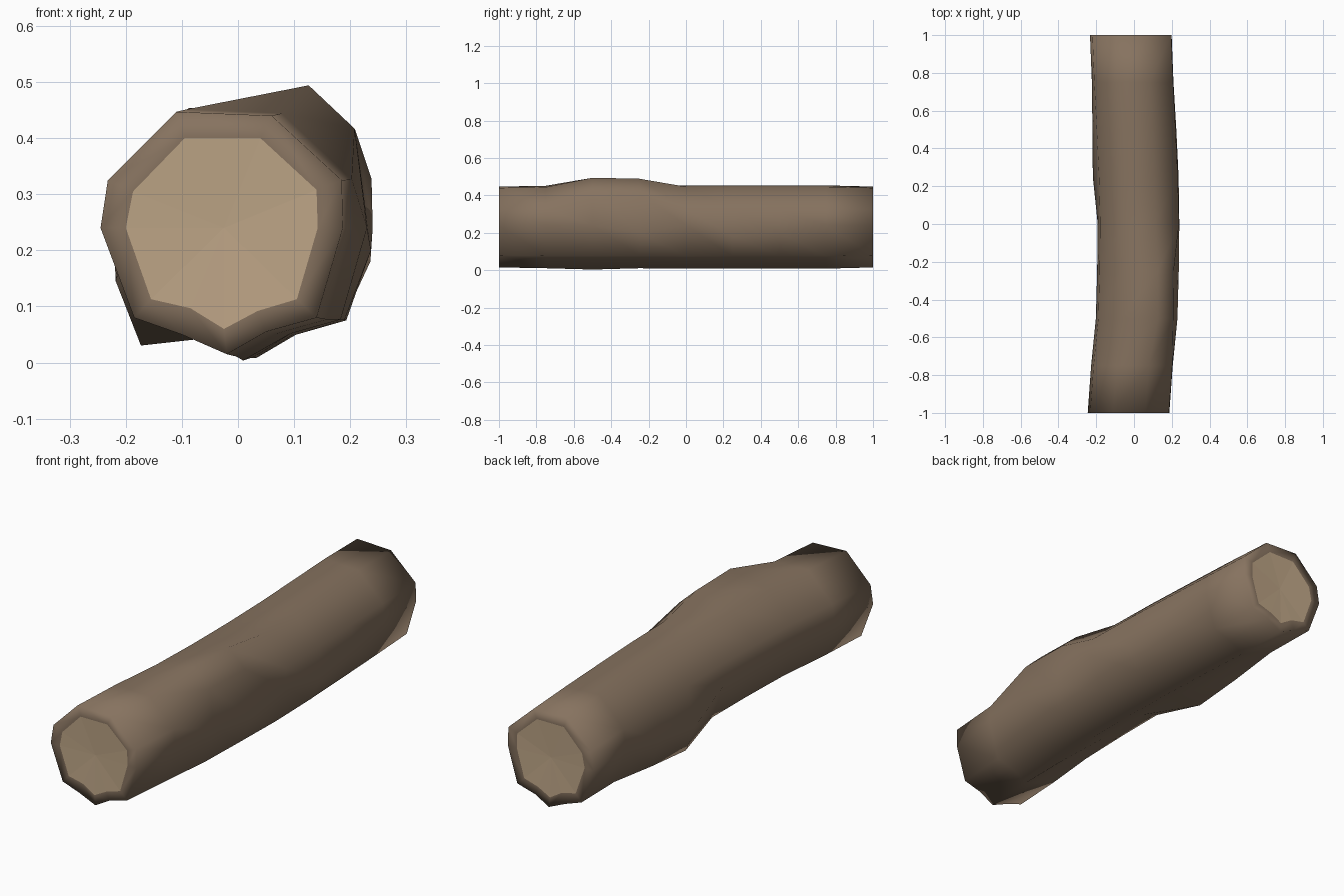
import bpy, bmesh
from mathutils import Vector

cube = bpy.data.objects.get("Cube")
if cube:
    bpy.data.objects.remove(cube, do_unlink=True)


def flat_colour(name, rgb):
    mat = bpy.data.materials.new(name)
    mat.use_nodes = True
    mat.diffuse_color = (*rgb, 1)
    bsdf = mat.node_tree.nodes["Principled BSDF"]
    bsdf.inputs["Base Color"].default_value = (*rgb, 1)
    bsdf.inputs["Roughness"].default_value = 0.9
    return mat


bark = flat_colour("bark brown", (0.24, 0.17, 0.115))
wood = flat_colour("cut wood tan", (0.51, 0.375, 0.24))

# Uneven bark outline (x, z) and the cut wood outline inside it
OUTER = [(-.11, .447), (.06, .44), (.185, .325), (.187, .24), (.14, .08), (.05, .055),
         (-.02, .015), (-.1, .05), (-.185, .08), (-.245, .24), (-.232, .325)]
INNER = [(-.095, .40), (.04, .40), (.14, .308), (.142, .24), (.105, .113), (.035, .092),
         (-.025, .06), (-.085, .097), (-.155, .113), (-.2, .24), (-.187, .305)]

# Stations along the trunk: y, sideways bend, swelling
STATIONS = [(-1, 0, 1), (-.75, .018, 1.02), (-.5, .043, 1.02), (-.25, .05, 1.02), (0, .053, 1.03),
            (.25, .047, 1.03), (.5, .035, 1.03), (.75, .022, 1.03), (1, .012, 1)]

# Knots: (station, outline corner) -> push in x and z
KNOTS = {(2, 1): (.023, .05), (2, 2): (-.02, .09), (3, 1): (.016, .045), (3, 2): (-.025, .085),
         (2, 6): (-.014, -.007), (3, 3): (0, -.04),
         (5, 8): (-.035, -.045), (5, 9): (-.02, -.095), (6, 8): (-.02, -.025), (6, 9): (-.01, -.05),
         (5, 3): (.002, -.06), (6, 3): (.002, -.04)}

bm = bmesh.new()
n = len(OUTER)


def bridge(a, b):
    for i in range(n):
        j = (i + 1) % n
        bm.faces.new((a[i], a[j], b[j], b[i])).smooth = True


# Bark rings
rings = []
for s, (y, bend, swell) in enumerate(STATIONS):
    ring = []
    for i, (x, z) in enumerate(OUTER):
        kx, kz = KNOTS.get((s, i), (0, 0))
        ring.append(bm.verts.new((x + bend + kx, y, .235 + (z - .235) * swell + kz)))
    rings.append(ring)
for a, b in zip(rings, rings[1:]):
    bridge(a, b)

# Bark rim and fan of cut wood at each end
for ring, (y, bend, _) in ((rings[0], STATIONS[0]), (rings[-1], STATIONS[-1])):
    inner = [bm.verts.new((x + bend, y, z)) for x, z in INNER]
    bridge(ring, inner)
    centre = bm.verts.new(Vector((-.025 + bend, y * .993, .24)))
    for i in range(n):
        face = bm.faces.new((inner[i], inner[(i + 1) % n], centre))
        face.material_index = 1

bmesh.ops.recalc_face_normals(bm, faces=bm.faces[:])
mesh = bpy.data.meshes.new("log")
bm.to_mesh(mesh)
bm.free()
mesh.materials.append(bark)
mesh.materials.append(wood)
log = bpy.data.objects.new("log", mesh)
bpy.context.collection.objects.link(log)
